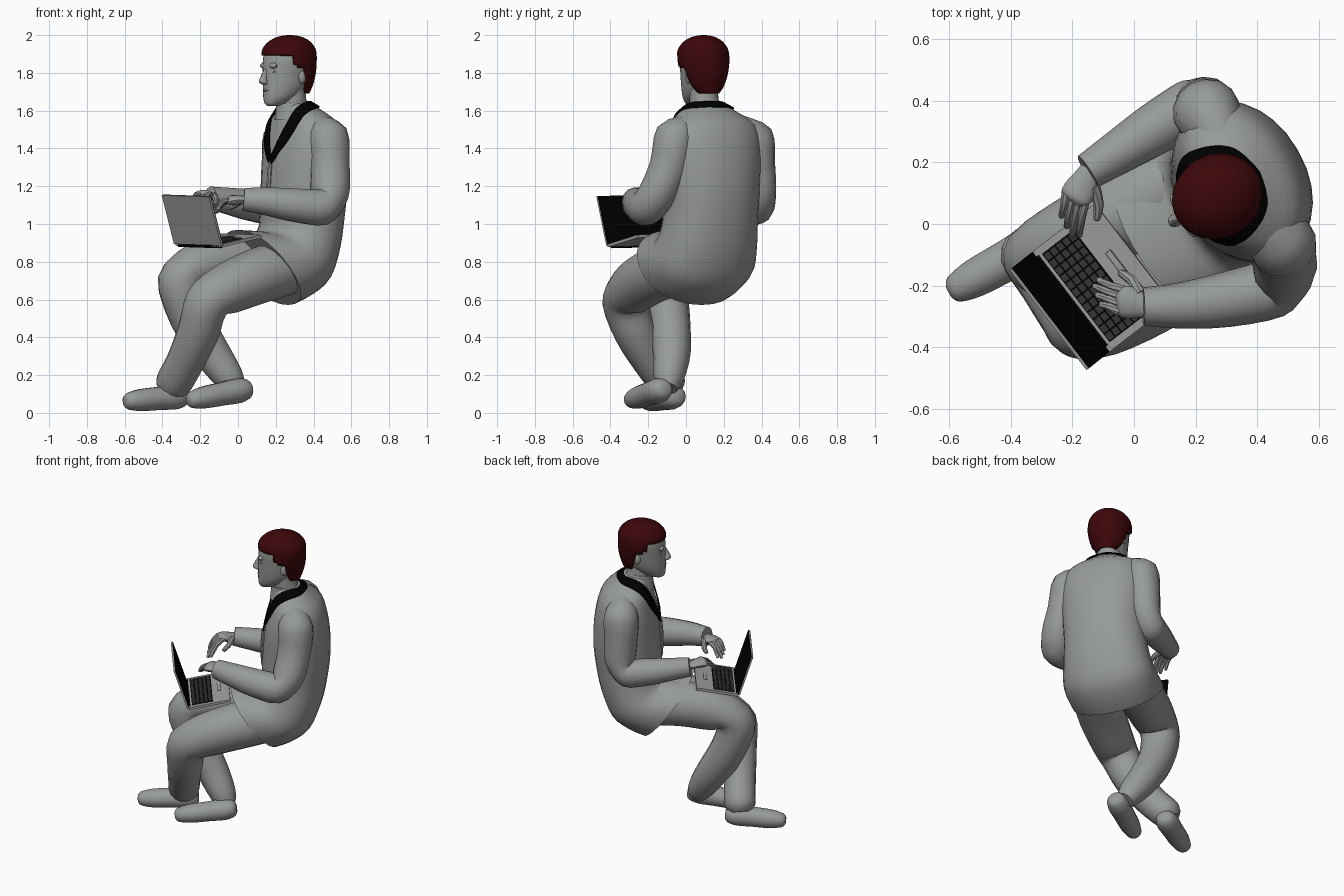
import bpy, bmesh, math
from mathutils import Vector as Vec

F = Vec((-0.87, -0.5, 0)).normalized()      # direction the man faces
L = Vec((0.5, -0.87, 0)).normalized()       # his left
Z = Vec((0, 0, 1))


def material(name, col):
    m = bpy.data.materials.new(name)
    m.diffuse_color = (*col, 1)
    return m


GREY = material("stone grey", (0.31, 0.33, 0.31))
BLACK = material("black", (0.0, 0.0, 0.0))
RED = material("dark red", (0.045, 0.002, 0.003))
DECK = material("laptop grey", (0.35, 0.36, 0.35))
KEY = material("key grey", (0.04, 0.04, 0.04))


def finish(name, bm, mat, smooth=True):
    bmesh.ops.recalc_face_normals(bm, faces=bm.faces)
    me = bpy.data.meshes.new(name)
    bm.to_mesh(me)
    bm.free()
    ob = bpy.data.objects.new(name, me)
    bpy.context.collection.objects.link(ob)
    me.materials.append(mat)
    if smooth:
        bpy.ops.object.select_all(action='DESELECT')
        bpy.context.view_layer.objects.active = ob
        ob.select_set(True)
        bpy.ops.object.shade_smooth_by_angle(angle=math.radians(40))
    return ob


def spline(vals, sub):
    """Catmull-Rom through a list of numbers or vectors."""
    out = []
    for i in range(len(vals) - 1):
        a, b, c, d = (vals[max(0, min(len(vals) - 1, i + k))] for k in (-1, 0, 1, 2))
        for s in range(sub):
            t = s / sub
            out.append((b * 2 + (c - a) * t + (a * 2 - b * 5 + c * 4 - d) * t * t
                        + (b * 3 - a - c * 3 + d) * t ** 3) * 0.5)
    return out + [vals[-1]]


def loft(name, rings, mat, n=20, e=2.0, sub=3, keep=None):
    """Skin over rings of (centre, U half axis, V half axis)."""
    rings = zip(*(spline([Vec(r[k]) for r in rings], sub) for k in range(3)))
    bm = bmesh.new()
    loops = []
    for c, u, v in rings:
        loop = []
        for i in range(n):
            a = 2 * math.pi * i / n
            ca, sa = math.cos(a), math.sin(a)
            loop.append(bm.verts.new(c + u * math.copysign(abs(ca) ** (2 / e), ca)
                                     + v * math.copysign(abs(sa) ** (2 / e), sa)))
        loops.append(loop)
    for p, q in zip(loops, loops[1:]):
        for i in range(n):
            j = (i + 1) % n
            bm.faces.new((p[i], p[j], q[j], q[i]))
    bm.faces.new(loops[0])
    bm.faces.new(loops[-1])
    if keep:
        bad = [f for f in bm.faces if not keep(f.calc_center_median())]
        bmesh.ops.delete(bm, geom=bad, context='FACES')
    return finish(name, bm, mat)


def limb(name, pts, radii, mat=GREY, squash=1.0, n=14, sub=3):
    """Tube through points, its cross axis kept near the man's left."""
    pts = [Vec(p) for p in pts]
    rings = []
    for i, p in enumerate(pts):
        a, b = pts[max(i - 1, 0)], pts[min(i + 1, len(pts) - 1)]
        t = (b - a).normalized()
        u = (L - t * L.dot(t)).normalized()
        rings.append((p, u * radii[i], t.cross(u) * radii[i] * squash))
    return loft(name, rings, mat, n=n, sub=sub)


def slabs(name, items, mat):
    """Boxes from corner p, edges u and v, thickness t."""
    bm = bmesh.new()
    for p, u, v, t in items:
        w = u.cross(v).normalized() * t
        lo = [bm.verts.new(q) for q in (p, p + u, p + u + v, p + v)]
        hi = [bm.verts.new(q) for q in (p + w, p + u + w, p + u + v + w, p + v + w)]
        bm.faces.new(lo)
        bm.faces.new(hi)
        for i in range(4):
            j = (i + 1) % 4
            bm.faces.new((lo[i], lo[j], hi[j], hi[i]))
    return finish(name, bm, mat, smooth=False)


# jacket: x, y, z of centre, half width, half depth, forward tilt of the ring
jacket = [(0.302, 0.106, 1.64, 0.08, 0.078, 0), (0.33, 0.12, 1.59, 0.165, 0.115, 0),
          (0.35, 0.137, 1.52, 0.25, 0.16, 0), (0.352, 0.137, 1.38, 0.275, 0.195, 0),
          (0.35, 0.135, 1.2, 0.265, 0.21, 0), (0.34, 0.13, 1.05, 0.26, 0.205, 5),
          (0.325, 0.12, 0.93, 0.272, 0.20, 20), (0.285, 0.095, 0.83, 0.29, 0.215, 38),
          (0.21, 0.05, 0.79, 0.295, 0.235, 48), (0.13, 0.005, 0.77, 0.29, 0.252, 52)]
rings = []
for x, y, z, w, d, t in jacket:
    t = math.radians(t)
    rings.append(((x, y, z), L * w, (F * math.cos(t) + Z * math.sin(t)) * d))
torso = loft("jacket", rings, GREY, n=28, e=2.15)

# sleeves
limb("left_sleeve", [(0.40, 0.03, 1.53), (0.475, -0.055, 1.465), (0.487, -0.09, 1.3), (0.485, -0.16, 1.15),
                     (0.445, -0.21, 1.09), (0.3, -0.245, 1.10), (0.15, -0.265, 1.12), (0.03, -0.268, 1.13)],
     [0.06, 0.108, 0.105, 0.10, 0.098, 0.09, 0.075, 0.062])
limb("right_sleeve", [(0.29, 0.26, 1.53), (0.24, 0.355, 1.455), (0.232, 0.37, 1.3), (0.225, 0.385, 1.15),
                      (0.18, 0.375, 1.09), (0.07, 0.31, 1.10), (-0.04, 0.24, 1.12), (-0.15, 0.17, 1.14)],
     [0.06, 0.108, 0.103, 0.092, 0.092, 0.085, 0.073, 0.06])

# trouser legs, ankles crossed
limb("left_trouser_leg", [(0.31, -0.02, 0.79), (0.12, -0.17, 0.73), (-0.07, -0.285, 0.65), (-0.165, -0.32, 0.58),
                          (-0.21, -0.27, 0.43), (-0.28, -0.18, 0.27), (-0.345, -0.09, 0.15), (-0.36, -0.075, 0.11)],
     [0.15, 0.148, 0.134, 0.122, 0.112, 0.1, 0.095, 0.06])
limb("right_trouser_leg", [(0.2, 0.17, 0.81), (0.0, 0.06, 0.81), (-0.2, -0.05, 0.775), (-0.305, -0.11, 0.70),
                           (-0.25, -0.09, 0.5), (-0.14, -0.075, 0.32), (-0.05, -0.09, 0.19), (-0.01, -0.1, 0.13)],
     [0.15, 0.145, 0.135, 0.122, 0.112, 0.1, 0.082, 0.055])


# shoes
def shoe(name, heel, toe):
    h, t = Vec(heel), Vec(toe)
    ks = (0, 0.05, 0.2, 0.45, 0.75, 0.95, 1)
    limb(name, [h.lerp(t, k) for k in ks], [0.03, 0.055, 0.07, 0.066, 0.062, 0.045, 0.02], squash=0.95)


shoe("left_shoe", (-0.27, -0.04, 0.09), (-0.6, -0.222, 0.06))
shoe("right_shoe", (0.065, -0.11, 0.13), (-0.265, -0.3, 0.065))


# hands
def hand(side, wrist, knuckle, tip, thumb_side):
    w, k, t = Vec(wrist), Vec(knuckle), Vec(tip)
    across = Z.cross(k - w).normalized() * thumb_side
    limb(side + "_palm", [w, w.lerp(k, 0.3), w.lerp(k, 0.7), k, k.lerp(t, 0.12)],
         [0.036, 0.042, 0.052, 0.05, 0.03], squash=0.5)
    for i in range(4):
        o = across * (0.036 - 0.024 * i)
        end = k.lerp(t, (0.95, 1.05, 0.9, 0.7)[i]) + o
        mid = k.lerp(end, 0.5) + o * 0.4 + Z * 0.018
        limb(f"{side}_finger_{i + 1}", [k + o, mid, end, end - Z * 0.006],
             [0.015, 0.014, 0.010, 0.004], n=8, sub=2)
    base = w.lerp(k, 0.4) + across * 0.035
    end = k.lerp(t, 0.25) + across * 0.085 - Z * 0.025
    limb(side + "_thumb", [base, base.lerp(end, 0.5) + across * 0.012, end, end - Z * 0.005],
         [0.02, 0.017, 0.012, 0.004], n=8, sub=2)


hand("left", (0.05, -0.268, 1.13), (-0.04, -0.25, 1.125), (-0.125, -0.215, 1.06), -1)
hand("right", (-0.14, 0.175, 1.145), (-0.19, 0.085, 1.155), (-0.21, -0.025, 1.07), 1)

# neck, shirt collar
limb("neck", [(0.32, 0.12, 1.53), (0.29, 0.1, 1.62), (0.28, 0.09, 1.74)], [0.09, 0.078, 0.076])
limb("shirt_collar", [(0.29, 0.1, 1.56), (0.285, 0.098, 1.61), (0.28, 0.094, 1.65)], [0.1, 0.088, 0.08])

# head and hair: z, forward offset, half width, half depth
H = Vec((0.27, 0.09, 0))


def head_rings(table):
    return [(H + F * f + Z * z, L * w, F * d) for z, f, w, d in table]


loft("head", head_rings([(1.625, 0.1, 0.025, 0.03), (1.64, 0.085, 0.05, 0.058), (1.675, 0.052, 0.078, 0.096),
                         (1.73, 0.023, 0.097, 0.125), (1.8, 0.008, 0.108, 0.14), (1.87, 0, 0.117, 0.145),
                         (1.93, 0, 0.105, 0.125), (1.97, 0, 0.05, 0.06)]), GREY, n=24)


def is_hair(p):
    """Hairline: sideburn sloping back, then a step, then the fringe."""
    f, z = (p - H).dot(F), p.z
    return f < (-0.055 + (z - 1.69) * 0.25 if z < 1.82 else 0.02 + (z - 1.83) * 0.6 if z < 1.895 else 1)


hair = loft("hair", head_rings([(1.69, -0.045, 0.06, 0.07), (1.73, -0.03, 0.095, 0.1),
                                (1.79, -0.012, 0.122, 0.133), (1.86, -0.002, 0.136, 0.148),
                                (1.92, 0, 0.13, 0.147), (1.96, -0.002, 0.105, 0.12), (1.985, -0.004, 0.07, 0.082),
                                (1.997, -0.005, 0.035, 0.04), (2.0, -0.005, 0.005, 0.006)]),
            RED, n=40, sub=4, keep=is_hair)
hair.modifiers.new("thickness", 'SOLIDIFY').thickness = 0.02


# face details
def blob(name, f, l, z, size):
    c = H + F * f + L * l + Z * z
    ks = (-1, -0.75, 0, 0.75, 1)
    loft(name, [(c + Z * size[2] * k, L * size[1] * r, F * size[0] * r)
                for k, r in zip(ks, (0.1, 0.66, 1, 0.66, 0.1))], GREY, n=10, sub=2)


loft("nose", head_rings([(1.825, 0.135, 0.01, 0.012), (1.78, 0.152, 0.014, 0.02), (1.752, 0.156, 0.022, 0.026),
                         (1.738, 0.142, 0.018, 0.018)]), GREY, n=10)
blob("upper_lip", 0.135, 0, 1.708, (0.018, 0.032, 0.009))
blob("lower_lip", 0.132, 0, 1.69, (0.016, 0.028, 0.009))
blob("chin", 0.117, 0, 1.652, (0.03, 0.035, 0.025))
for side, s in (("left", 1), ("right", -1)):
    blob(side + "_brow", 0.124, s * 0.045, 1.838, (0.018, 0.036, 0.016))
    blob(side + "_eye", 0.12, s * 0.045, 1.808, (0.014, 0.02, 0.011))
    blob(side + "_ear", -0.022, s * 0.103, 1.778, (0.024, 0.012, 0.034))

# black lapels: inner and outer edge as (left, forward, z), wrapped on the jacket
C = Vec((0.33, 0.125, 0))
inner = [(0, 0.24, 1.35), (0.055, 0.19, 1.46), (0.098, 0.12, 1.555), (0.09, 0.04, 1.615), (0.065, -0.025, 1.64),
         (0, -0.05, 1.65)]
outer = [(0.012, 0.24, 1.32), (0.12, 0.18, 1.435), (0.15, 0.11, 1.505), (0.145, 0.03, 1.575), (0.1, -0.05, 1.605),
         (0, -0.085, 1.615)]
for side, s in (("left", 1), ("right", -1)):
    bm = bmesh.new()
    edges = [spline([C + L * s * l + F * f + Z * z for l, f, z in e], 5) for e in (inner, outer)]
    rows = [[bm.verts.new(a.lerp(b, k / 4)) for k in range(5)] for a, b in zip(*edges)]
    for p, q in zip(rows, rows[1:]):
        for i in range(4):
            bm.faces.new((p[i], p[i + 1], q[i + 1], q[i]))
    ob = finish(side + "_lapel", bm, BLACK)
    wrap = ob.modifiers.new("wrap", 'SHRINKWRAP')
    wrap.target = torso
    wrap.wrap_mode = 'ABOVE_SURFACE'
    wrap.offset = 0.008
    thick = ob.modifiers.new("thickness", 'SOLIDIFY')
    thick.thickness, thick.offset = 0.008, 0

# front opening of the jacket
limb("jacket_front_edge", [C + F * 0.183 + Z * 1.33, C + F * 0.193 + Z * 1.2, C + F * 0.19 + Z * 1.08],
     [0.012, 0.012, 0.008], n=8)

# laptop: hinge corner, width, depth of base, height of lid
P = Vec((-0.33, -0.09, 0.885))
W = Vec((0.25, -0.325, -0.008))
D = Vec((0.205, 0.158, 0.05))
T = Vec((-0.065, -0.052, 0.258))
N = W.cross(D).normalized()
slabs("laptop_base", [(P, W, D, 0.016)], DECK)
slabs("laptop_lid", [(P + N * 0.012, W, T, 0.01)], GREY)
slabs("laptop_screen", [(P + N * 0.012, W, T, -0.004)], BLACK)
slabs("laptop_hinge", [(P - N * 0.006 + W * 0.05, W * 0.9, D * 0.05, 0.024)], BLACK)
top = P + N * 0.016
slabs("keyboard_bed", [(top + W * 0.06 + D * 0.09, W * 0.88, D * 0.5, 0.002)], BLACK)
slabs("keys", [(top + N * 0.002 + W * (0.07 + 0.0725 * c) + D * (0.1 + 0.097 * r), W * 0.064, D * 0.084, 0.005)
               for r in range(5) for c in range(12)], KEY)
slabs("touchpad_rim", [(top + W * 0.36 + D * 0.72, W * 0.26, D * 0.09, 0.0015)], KEY)
slabs("touchpad", [(top + W * 0.367 + D * 0.732, W * 0.246, D * 0.066, 0.003)], DECK)
